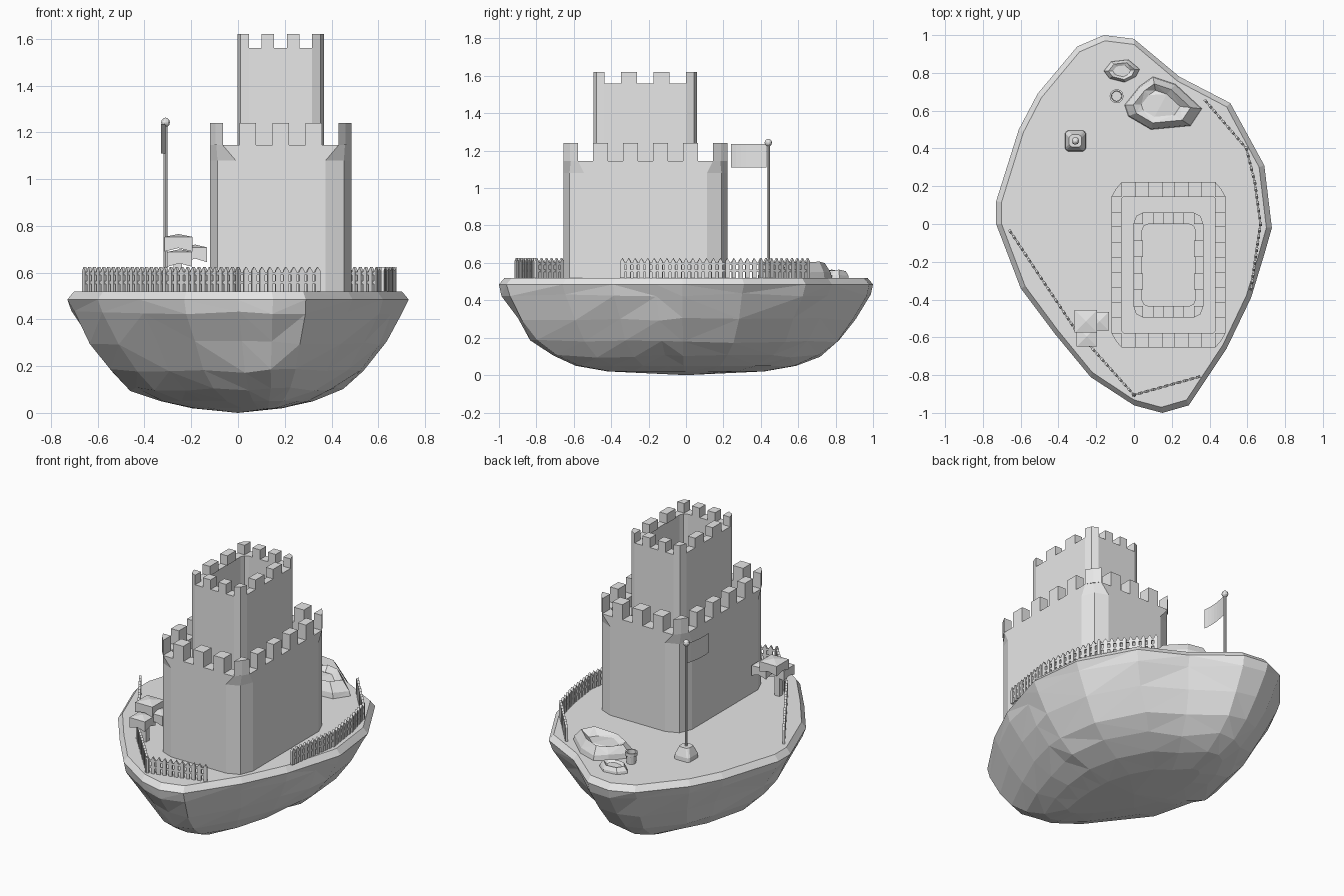
import bpy, bmesh, math, random
from mathutils import Vector

random.seed(4)
if "Cube" in bpy.data.objects:
    bpy.data.objects.remove(bpy.data.objects["Cube"], do_unlink=True)

stone = bpy.data.materials.new("plain_grey")
stone.use_nodes = True
GREY = (0.8, 0.8, 0.8, 1)
stone.diffuse_color = GREY
stone.node_tree.nodes["Principled BSDF"].inputs["Base Color"].default_value = GREY

GROUND = 0.52


def finish(name, bm, closed=True):
    if closed:
        bmesh.ops.recalc_face_normals(bm, faces=bm.faces)
    me = bpy.data.meshes.new(name)
    bm.to_mesh(me)
    bm.free()
    me.materials.append(stone)
    ob = bpy.data.objects.new(name, me)
    bpy.context.collection.objects.link(ob)


def loft(bm, rings, cap_start=True, cap_end=True):
    """Skin a list of equally long point rings."""
    loops = [[bm.verts.new(p) for p in ring] for ring in rings]
    n = len(loops[0])
    for a, b in zip(loops, loops[1:]):
        for i in range(n):
            j = (i + 1) % n
            bm.faces.new((a[i], a[j], b[j], b[i]))
    if cap_start:
        bm.faces.new(loops[0][::-1])
    if cap_end:
        bm.faces.new(loops[-1])
    return loops


def prism(bm, outline, z0, z1):
    loft(bm, [[(x, y, z) for x, y in outline] for z in (z0, z1)])


def box(bm, x0, x1, y0, y1, z0, z1):
    prism(bm, [(x0, y0), (x1, y0), (x1, y1), (x0, y1)], z0, z1)


def circle(x, y, z, r, n):
    return [(x + r * math.cos(math.tau * i / n), y + r * math.sin(math.tau * i / n), z)
            for i in range(n)]


def corner_rect(x0, x1, y0, y1, z, rx, ry, cut):
    """Rectangle with three points per corner; cut .293 rounds it, .5 chamfers it."""
    pts = []
    for cx, cy, sx, sy in ((x1, y0, 1, -1), (x1, y1, 1, 1), (x0, y1, -1, 1), (x0, y0, -1, -1)):
        tri = [(cx - sx * rx, cy, z),
               (cx - sx * rx * cut, cy - sy * ry * cut, z),
               (cx, cy - sy * ry, z)]
        pts += tri if sx * sy < 0 else tri[::-1]
    return pts


# Floating island: stacked, shrinking copies of one outline, leaning at the bow
shore = [(.73, -.02), (.69, .31), (.51, .64), (.24, .78), (0, .98), (-.16, 1),
         (-.30, .94), (-.51, .69), (-.61, .5), (-.73, .12), (-.73, 0), (-.60, -.34),
         (-.42, -.58), (-.23, -.81), (0, -.96), (.15, -1), (.29, -.96), (.49, -.66),
         (.62, -.39), (.69, -.16)]
levels = [(.52, .96, .97), (.485, 1, 1), (.43, .965, .975), (.30, .86, .905),
          (.18, .74, .82), (.10, .61, .72), (.05, .44, .59), (.02, .25, .42)]
rings = []
for k, (z, sx, sy) in enumerate(levels):
    wob = .015 if 1 < k < 6 else 0
    lean = .12 * (1 - sx) if k > 1 else 0
    rings.append([(x * (sx + random.uniform(-wob, wob)) - lean * y,
                   y * (sy + random.uniform(-wob, wob)),
                   z + random.uniform(-wob, wob) * .6) for x, y in shore])
bm = bmesh.new()
loops = loft(bm, rings, True, False)
tip = bm.verts.new((0, 0, 0))
for i, v in enumerate(loops[-1]):
    bm.faces.new((v, loops[-1][(i + 1) % len(shore)], tip))
bmesh.ops.triangulate(bm, faces=[f for f in bm.faces if len(f.verts) == 4])
finish("island", bm)


# Battlements: cut corner blocks and evenly spaced blocks on each wall
def battlements(name, x0, x1, y0, y1, tx, ty, z0, z1, nx, ny, cut):
    bm = bmesh.new()
    for cx, sx in ((x0, -1), (x1, 1)):
        for cy, sy in ((y0, -1), (y1, 1)):
            prism(bm, [(cx - sx * tx, cy), (cx - sx * tx * cut, cy - sy * ty * cut),
                       (cx, cy - sy * ty), (cx - sx * tx, cy - sy * ty)], z0, z1)
    step = (x1 - x0 - 2 * tx) / (2 * nx + 1)
    for i in range(nx):
        a = x0 + tx + step * (2 * i + 1)
        box(bm, a, a + step, y0, y0 + ty, z0, z1)
        box(bm, a, a + step, y1 - ty, y1, z0, z1)
    step = (y1 - y0 - 2 * ty) / (2 * ny + 1)
    for i in range(ny):
        a = y0 + ty + step * (2 * i + 1)
        box(bm, x0, x0 + tx, a, a + step, z0, z1)
        box(bm, x1 - tx, x1, a, a + step, z0, z1)
    finish(name, bm)


# Lower keep: rounded corners turning into a chamfered parapet, recessed roof
low = (-.12, .485, -.655, .222)
inner = (-.065, .43, -.577, .144)
bm = bmesh.new()
loft(bm, [corner_rect(*low, GROUND - .02, .11, .11, .293),
          corner_rect(*low, 1.08, .11, .11, .293),
          corner_rect(*low, 1.145, .055, .078, .5),
          corner_rect(*inner, 1.145, .01, .01, .5),
          corner_rect(*inner, 1.08, .01, .01, .5)])
finish("lower_keep", bm)
battlements("lower_battlements", *low, .055, .078, 1.145, 1.24, 3, 4, .45)

# Upper keep: hollow tower
top = (-.003, .367, -.495, .06)
hollow = (.042, .325, -.435, 0)
bm = bmesh.new()
loft(bm, [corner_rect(*top, 1.06, .05, .06, .293),
          corner_rect(*top, 1.56, .05, .06, .293),
          corner_rect(*hollow, 1.56, .035, .035, .293),
          corner_rect(*hollow, 1.15, .035, .035, .293)])
finish("upper_keep", bm)
battlements("upper_battlements", *top, .05, .06, 1.56, 1.62, 2, 2, .293)


# Picket fences: pointed slats on two rails along a path
def fence(name, path):
    bm = bmesh.new()
    for a, b in zip(path, path[1:]):
        a, b = Vector(a), Vector(b)
        along = (b - a).normalized()
        side = Vector((-along.y, along.x)) * .007

        def slab(profile, depth):
            loft(bm, [[(*(a + along * u + side * s), GROUND + h) for u, h in profile]
                      for s in (-depth, depth)])

        length = (b - a).length
        count = max(1, round(length / .036))
        for i in range(count + 1):
            u, w = length * i / count, .011
            slab([(u - w, 0), (u + w, 0), (u + w, .088), (u, .105), (u - w, .088)], 1)
        for h in (.032, .07):
            slab([(0, h), (length, h), (length, h + .013), (0, h + .013)], .6)
    finish(name, bm)


fence("front_fence", [(0, -.905), (.34, -.81)])
fence("right_fence", [(-.655, -.04), (-.31, -.56), (0, -.905)])
fence("left_fence", [(.38, .65), (.595, .4), (.64, .22), (.67, 0), (.62, -.34)])

# Flagpole with tapered foot, ball and waving flag
px, py = -.31, .44
bm = bmesh.new()
loft(bm, [corner_rect(px - w, px + w, py - w, py + w, z, .015, .015, .4)
          for w, z in ((.055, GROUND), (.053, .545), (.033, .595))])
finish("pole_foot", bm)
bm = bmesh.new()
loft(bm, [circle(px, py, z, .008, 8) for z in (.58, 1.23)])
finish("flagpole", bm)
bm = bmesh.new()
bmesh.ops.create_uvsphere(bm, u_segments=10, v_segments=6, radius=.02)
bmesh.ops.translate(bm, verts=bm.verts, vec=(px, py, 1.243))
finish("pole_ball", bm)
bm = bmesh.new()
N = 7
strip = [[bm.verts.new((px - .02 * math.sin(math.pi * .7 * i / N), py - .01 - .19 * i / N, z))
          for z in (1.11, 1.235)] for i in range(N + 1)]
for (a, b), (c, d) in zip(strip, strip[1:]):
    bm.faces.new((a, b, d, c))
finish("flag", bm, closed=False)


# Boulders: uneven mounds with a sunken crown
def boulder(name, outline, h):
    cx, cy = (sum(axis) / len(outline) for axis in zip(*outline))
    bm = bmesh.new()
    rings = []
    for s, z in ((1, -.02), (.96, .35), (.74, .9), (.5, .6)):
        rings.append([(cx + (x - cx) * s, cy + (y - cy) * s, GROUND + h * z *
                       random.uniform(.85, 1.1)) for x, y in outline])
    loft(bm, rings)
    bmesh.ops.triangulate(bm, faces=bm.faces[:])
    finish(name, bm)


boulder("large_boulder", [(-.05, .63), (-.03, .57), (.09, .5), (.3, .52), (.36, .61),
                          (.22, .74), (.1, .78), (.03, .73)], .09)
boulder("small_boulder", [(-.16, .81), (-.13, .77), (-.05, .75), (.01, .78), (.03, .82),
                          (-.03, .87), (-.12, .86)], .045)

# Bucket with a lip and open top
bm = bmesh.new()
loft(bm, [circle(-.092, .677, z, r, 12) for z, r in
          ((GROUND, .028), (.57, .03), (.57, .037), (.59, .037), (.59, .028), (.54, .026))])
finish("bucket", bm)


# Shrub: square leaf canopies with notched skirts around one trunk
def canopy(name, x, y, w, z):
    bm = bmesh.new()
    tip = bm.verts.new((x, y, z))
    for k in range(4):
        c, s = math.cos(k * math.pi / 2), math.sin(k * math.pi / 2)

        def at(u, v, h):
            return bm.verts.new((x + u * c - v * s, y + u * s + v * c, z - h))

        a, b = at(w, -w, .012), at(w, w, .012)
        bm.faces.new((tip, a, b))
        bm.faces.new((b, a, at(w, -w, .075), at(w, 0, .06), at(w, w, .075)))
    finish(name, bm, closed=False)


canopy("tall_canopy", -.255, -.515, .06, .765)
canopy("side_canopy", -.183, -.515, .05, .72)
canopy("low_canopy", -.25, -.595, .054, .70)
bm = bmesh.new()
box(bm, -.275, -.24, -.575, -.54, GROUND, .69)
finish("shrub_trunk", bm)
